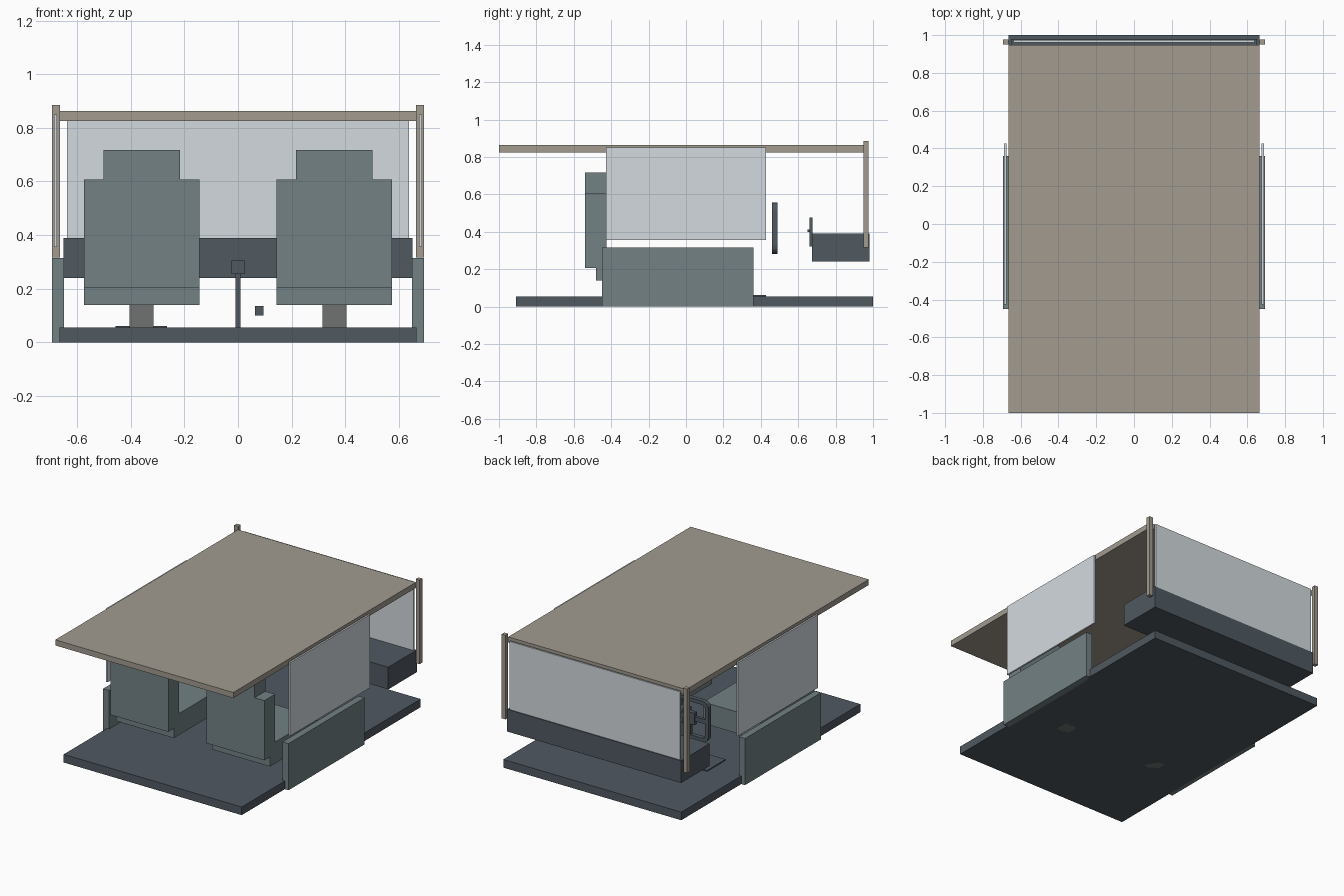
import bpy, bmesh
from math import cos, sin, pi

if "Cube" in bpy.data.objects:
    bpy.data.objects.remove(bpy.data.objects["Cube"])


def mat(name, r, g, b):
    m = bpy.data.materials.new(name)
    m.diffuse_color = (r, g, b, 1)
    m.use_nodes = True
    m.node_tree.nodes["Principled BSDF"].inputs["Base Color"].default_value = m.diffuse_color
    return m


BEIGE = mat("beige", 0.36, 0.33, 0.28)
DARK = mat("dark_trim", 0.08, 0.10, 0.12)
SEAT = mat("upholstery", 0.17, 0.22, 0.23)
METAL = mat("metal", 0.16, 0.17, 0.17)
GLASS = mat("glass", 0.65, 0.70, 0.73)


def finish(name, bm, material):
    bmesh.ops.recalc_face_normals(bm, faces=bm.faces[:])
    me = bpy.data.meshes.new(name)
    bm.to_mesh(me)
    bm.free()
    me.materials.append(material)
    ob = bpy.data.objects.new(name, me)
    bpy.context.collection.objects.link(ob)
    return ob


def box(name, x, y, z, material):
    """Box from (min, max) ranges on each axis."""
    bm = bmesh.new()
    bmesh.ops.create_cube(bm, size=1)
    for v in bm.verts:
        v.co = [r[0] if c < 0 else r[1] for c, r in zip(v.co, (x, y, z))]
    return finish(name, bm, material)


def rounded_loop(bm, w, h, r, y, cx, cz, steps=4):
    """Rounded rectangle of vertices in the xz plane."""
    loop = []
    for i, (sx, sz) in enumerate(((1, 1), (-1, 1), (-1, -1), (1, -1))):
        for k in range(steps + 1):
            a = (i + k / steps) * pi / 2
            loop.append(bm.verts.new((cx + sx * (w / 2 - r) + r * cos(a), y,
                                      cz + sz * (h / 2 - r) + r * sin(a))))
    return loop


# Shell: floor, roof, dashboard, windscreen
box("floor", (-0.665, 0.665), (-0.91, 1.0), (0, 0.055), DARK)
box("roof", (-0.665, 0.665), (-1.0, 0.948), (0.825, 0.863), BEIGE)
box("dashboard", (-0.65, 0.65), (0.675, 0.98), (0.24, 0.39), DARK)
box("windscreen", (-0.638, 0.638), (0.962, 0.974), (0.385, 0.85), GLASS)

# Mirrored sides: door, window, pillar, seat
for side, s in (("left", -1), ("right", 1)):
    def span(a, b):
        return tuple(sorted((s * a, s * b)))

    box(side + "_door", span(0.648, 0.693), (-0.45, 0.36), (0, 0.315), SEAT)
    box(side + "_window", span(0.675, 0.687), (-0.427, 0.427), (0.355, 0.85), GLASS)
    box(side + "_pillar", span(0.664, 0.693), (0.949, 0.977), (0.317, 0.885), BEIGE)
    box(side + "_seat_base", span(0.315, 0.405), (-0.275, -0.185), (0, 0.15), METAL)
    box(side + "_seat_cushion", span(0.143, 0.575), (-0.48, 0.02), (0.14, 0.285), SEAT)
    box(side + "_seat_back", span(0.143, 0.575), (-0.54, -0.425), (0.205, 0.608), SEAT)
    box(side + "_headrest", span(0.217, 0.502), (-0.54, -0.425), (0.608, 0.718), SEAT)

# Steering wheel: rounded frame with spokes and hub
CX, CZ = -0.36, 0.418
bm = bmesh.new()
rings = [rounded_loop(bm, w, h, r, y, CX, CZ) for w, h, r, y in (
    (0.30, 0.275, 0.045, 0.46), (0.30, 0.275, 0.045, 0.49),
    (0.25, 0.225, 0.025, 0.49), (0.25, 0.225, 0.025, 0.46))]
n = len(rings[0])
for k in range(4):
    a, b = rings[k], rings[(k + 1) % 4]
    for i in range(n):
        j = (i + 1) % n
        bm.faces.new((a[i], a[j], b[j], b[i]))
finish("steering_wheel_rim", bm, DARK)
box("steering_wheel_crossbar", (CX - 0.13, CX + 0.13), (0.465, 0.485), (CZ - 0.015, CZ + 0.015), DARK)
box("steering_wheel_spoke", (CX - 0.015, CX + 0.015), (0.465, 0.485), (CZ - 0.115, CZ), DARK)
box("steering_wheel_hub", (CX - 0.045, CX + 0.045), (0.46, 0.49), (CZ - 0.04, CZ + 0.04), DARK)

# Instrument panel behind the wheel, with a small stud
box("instrument_panel", (CX - 0.13, CX + 0.13), (0.66, 0.675), (0.32, 0.475), DARK)
box("instrument_stud", (CX - 0.01, CX + 0.01), (0.65, 0.662), (0.40, 0.413), DARK)

# Floor controls
box("foot_plate", (-0.457, -0.265), (0.23, 0.427), (0.05, 0.062), DARK)
box("gear_lever", (-0.01, 0.01), (0.09, 0.11), (0.05, 0.26), DARK)
box("gear_knob", (-0.025, 0.025), (0.075, 0.125), (0.255, 0.305), DARK)
box("handbrake", (0.064, 0.095), (-0.15, 0.05), (0.1, 0.135), DARK)
